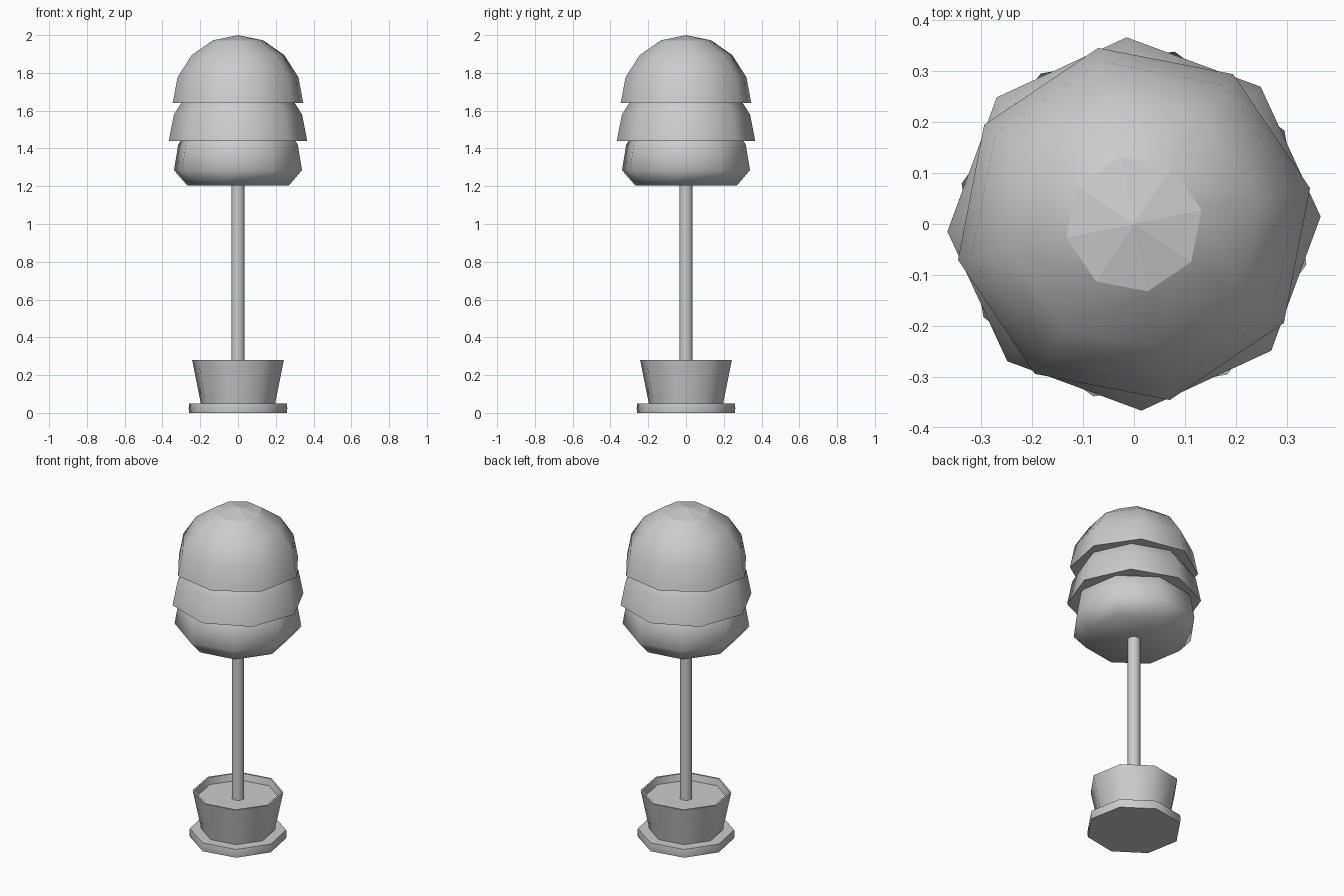
import bpy
import bmesh
from math import cos, sin, pi, radians

if "Cube" in bpy.data.objects:
    bpy.data.objects.remove(bpy.data.objects["Cube"])

SIDES = 8

grey = bpy.data.materials.new("light_grey")
grey.use_nodes = True
grey.diffuse_color = (0.6, 0.6, 0.6, 1)
grey.node_tree.nodes["Principled BSDF"].inputs["Base Color"].default_value = (0.6, 0.6, 0.6, 1)


def lathe(name, profile, turn, smooth):
    """Revolve (radius, z) points, listed bottom to top, around z."""
    bm = bmesh.new()
    rings = []
    for r, z in profile:
        count = SIDES if r > 0 else 1
        angles = [radians(turn) + 2 * pi * i / SIDES for i in range(count)]
        rings.append([bm.verts.new((r * cos(a), r * sin(a), z)) for a in angles])
    for low, high in zip(rings, rings[1:]):
        for i in range(SIDES):
            j = (i + 1) % SIDES
            if len(low) == 1:
                corners = (low[0], high[j], high[i])
            elif len(high) == 1:
                corners = (low[i], low[j], high[0])
            else:
                corners = (low[i], low[j], high[j], high[i])
            bm.faces.new(corners).smooth = smooth(low, high)
    bmesh.ops.recalc_face_normals(bm, faces=bm.faces)
    mesh = bpy.data.meshes.new(name)
    bm.to_mesh(mesh)
    bm.free()
    mesh.materials.append(grey)
    obj = bpy.data.objects.new(name, mesh)
    bpy.context.collection.objects.link(obj)
    return obj


def sides_only(low, high):
    return len(low) > 1 and len(high) > 1


def everywhere(low, high):
    return True


def sharpen(obj, angle):
    obj.data.set_sharp_from_angle(angle=radians(angle))


def dome(radius, base, height):
    """Half-sphere profile with a flat underside."""
    steps = [i * pi / 8 for i in range(4)]
    curve = [(radius * cos(a), base + height * sin(a)) for a in steps]
    return [(0, base)] + curve + [(0, base + height)]


# Foliage: two domes over a rounded lower tier
lathe("top_foliage", dome(0.353, 1.64, 0.36), 11.5, sides_only)
lathe("middle_foliage", dome(0.367, 1.44, 0.37), 2.3, sides_only)
lathe("lower_foliage",
      [(0, 1.205), (0.278, 1.205), (0.348, 1.285), (0.325, 1.42), (0.25, 1.54), (0, 1.62)],
      -13.2, everywhere)

# Trunk
lathe("trunk", [(0, 0.2), (0.036, 0.2), (0.036, 1.25), (0, 1.25)], 10, sides_only)

# Pot with thin wall and soil just below the rim
pot = lathe("pot",
            [(0, 0.04), (0.2, 0.04), (0.249, 0.28), (0.238, 0.28), (0.23, 0.24), (0, 0.24)],
            -13, everywhere)
sharpen(pot, 50)

# Saucer
saucer = lathe("saucer",
               [(0, 0), (0.264, 0), (0.267, 0.025), (0.264, 0.05), (0, 0.05)],
               -12, everywhere)
sharpen(saucer, 50)
